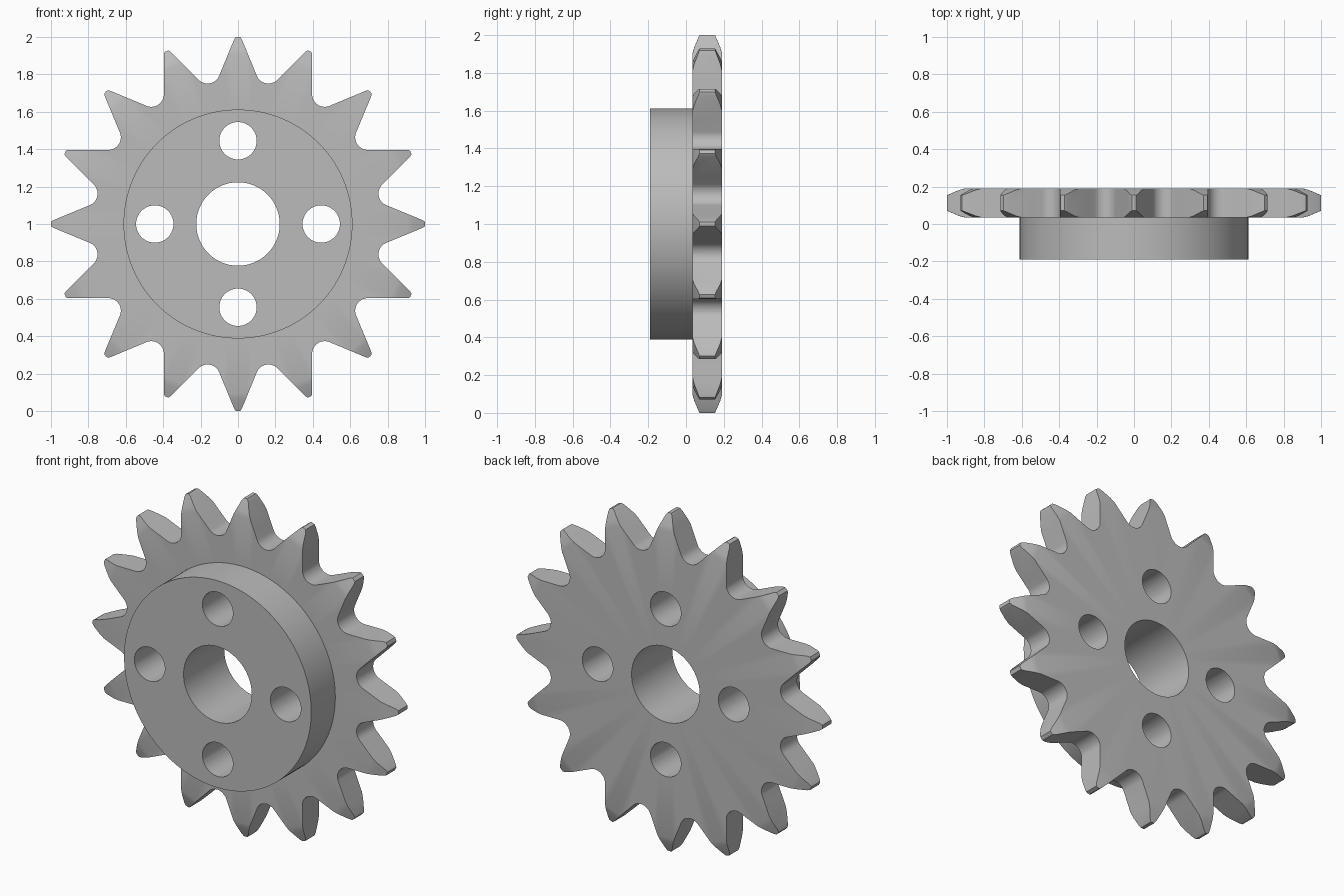
import bpy, bmesh, math
from mathutils import Matrix, Vector

if "Cube" in bpy.data.objects:
    bpy.data.objects.remove(bpy.data.objects["Cube"])

TEETH = 16
CENTRE = Vector((0, 0, 1))
FLANGE_FRONT, BACK, FRONT = 0.035, 0.19, -0.19

steel = bpy.data.materials.new("grey steel")
steel.diffuse_color = (0.5, 0.5, 0.5, 1)
steel.use_nodes = True
steel.node_tree.nodes["Principled BSDF"].inputs["Base Color"].default_value = steel.diffuse_color


def finish(name, bm):
    bmesh.ops.recalc_face_normals(bm, faces=bm.faces)
    mesh = bpy.data.meshes.new(name)
    bm.to_mesh(mesh)
    bm.free()
    ob = bpy.data.objects.new(name, mesh)
    bpy.context.collection.objects.link(ob)
    mesh.materials.append(steel)
    return ob


def prism(bm, outline, y0, y1):
    """Extrude an (x, z) outline along y."""
    rings = [[bm.verts.new((x, y, z + CENTRE.z)) for x, z in outline] for y in (y0, y1)]
    bm.faces.new(rings[0])
    bm.faces.new(rings[1])
    n = len(outline)
    for i in range(n):
        j = (i + 1) % n
        bm.faces.new((rings[0][i], rings[0][j], rings[1][j], rings[1][i]))


# Body: closed (radius, y) profile turned around the y axis, with bore, hub and bevelled rim
profile = [(0.223, FRONT), (0.612, FRONT), (0.612, FLANGE_FRONT), (0.905, FLANGE_FRONT),
           (0.935, 0.043), (1.0, 0.071), (1.0, 0.154), (0.935, 0.182), (0.905, BACK), (0.223, BACK)]
STEPS = 128
bm = bmesh.new()
rings = []
for s in range(STEPS):
    a = 2 * math.pi * s / STEPS
    rings.append([bm.verts.new((r * math.sin(a), y, CENTRE.z + r * math.cos(a))) for r, y in profile])
for s in range(STEPS):
    a, b = rings[s], rings[(s + 1) % STEPS]
    for i in range(len(profile)):
        j = (i + 1) % len(profile)
        bm.faces.new((a[i], a[j], b[j], b[i]))
sprocket = finish("sprocket", bm)

# Cutter: tooth gaps with a round seat and straight flanks, plus four bolt holes
half = math.pi / TEETH
seat_r, seat_c = 0.067, 0.834
open_angle = math.radians(22.5) + half       # flank angle from the gap's own axis
arc = []
for k in range(17):
    t = (math.pi / 2 - open_angle) * (k / 8 - 1)
    arc.append((seat_r * math.sin(t), seat_c - seat_r * math.cos(t)))


def tooth_flank(radius, width):
    """Point beside a tooth, given in the frame of the gap next to it."""
    return (width * math.cos(half) - radius * math.sin(half),
            width * math.sin(half) + radius * math.cos(half))


left = [tooth_flank(0.986, 0.021), tooth_flank(1.0, 0.011), tooth_flank(1.03, 0.004)]
gap = left[::-1] + arc + [(-x, z) for x, z in left] + [(0, 1.15)]

bm = bmesh.new()
for i in range(TEETH):
    a = (2 * i + 1) * half
    ca, sa = math.cos(a), math.sin(a)
    prism(bm, [(x * ca + z * sa, z * ca - x * sa) for x, z in gap], -0.02, 0.3)
for i in range(4):
    hx, hz = 0.445 * math.sin(i * math.pi / 2), 0.445 * math.cos(i * math.pi / 2)
    prism(bm, [(hx + 0.1 * math.cos(k * math.pi / 20), hz + 0.1 * math.sin(k * math.pi / 20))
               for k in range(40)], -0.3, 0.3)
cutter = finish("gap_and_hole_cutter", bm)
cutter.hide_render = True

# Cut the body and apply the result
mod = sprocket.modifiers.new("cut", 'BOOLEAN')
mod.operation = 'DIFFERENCE'
mod.solver = 'EXACT'
mod.object = cutter
bpy.context.view_layer.objects.active = sprocket
sprocket.select_set(True)
cutter.select_set(False)
bpy.ops.object.modifier_apply(modifier=mod.name)
bpy.data.objects.remove(cutter)
bpy.ops.object.shade_smooth_by_angle(angle=math.radians(20))
